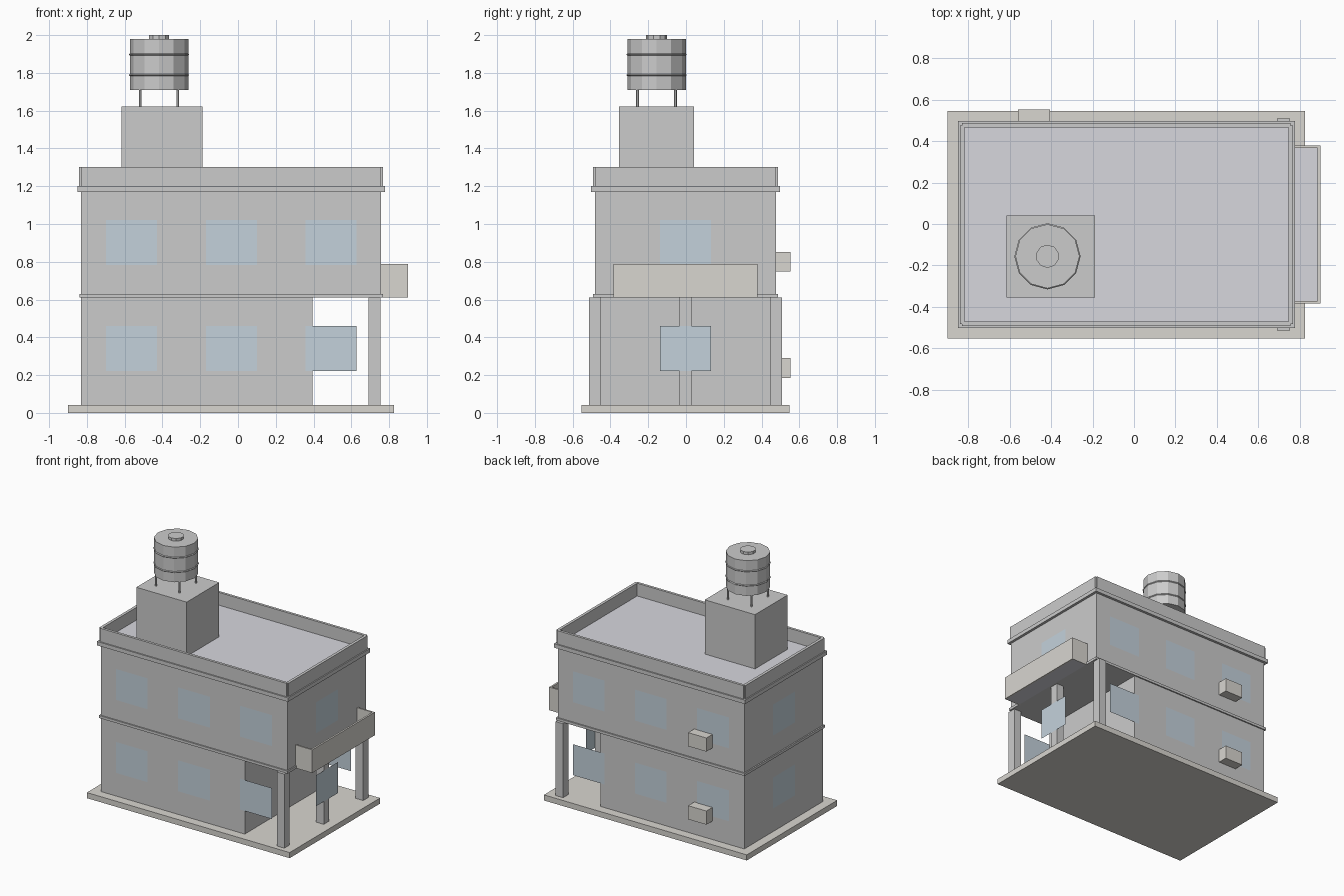
import bpy, math
from mathutils import Matrix

if "Cube" in bpy.data.objects:
    bpy.data.objects.remove(bpy.data.objects["Cube"])


def material(name, rgb):
    m = bpy.data.materials.new(name)
    m.diffuse_color = (*rgb, 1)
    m.use_nodes = True
    m.node_tree.nodes["Principled BSDF"].inputs["Base Color"].default_value = m.diffuse_color
    return m


GLASS = material("glass", (0.55, 0.64, 0.71))
ROOF = material("roof_grey", (0.68, 0.68, 0.73))
STONE = material("warm_stone", (0.69, 0.67, 0.63))


def finish(o, name, mat):
    o.name = name
    if mat:
        o.data.materials.append(mat)
    return o


def box(name, x, y, z, mat=None):
    """Box from (min, max) ranges."""
    bpy.ops.mesh.primitive_cube_add(size=1)
    o = bpy.context.object
    size = [r[1] - r[0] for r in (x, y, z)]
    mid = [(r[0] + r[1]) / 2 for r in (x, y, z)]
    o.data.transform(Matrix.Diagonal((*size, 1)))
    o.location = mid
    return finish(o, name, mat)


def cylinder(name, r, x, y, z, sides, mat=None):
    bpy.ops.mesh.primitive_cylinder_add(vertices=sides, radius=r, depth=z[1] - z[0],
                                        location=(x, y, (z[0] + z[1]) / 2))
    return finish(bpy.context.object, name, mat)


def window(name, centre, angle):
    """Flat pane whose normal points outward, turned about z."""
    bpy.ops.mesh.primitive_plane_add(size=1)
    o = bpy.context.object
    o.data.transform(Matrix.Rotation(angle, 4, 'Z') @ Matrix.Rotation(math.pi / 2, 4, 'X')
                     @ Matrix.Diagonal((0.27, 0.238, 1, 1)))
    o.location = centre
    finish(o, name, GLASS)


X0, X1, Y0, Y1 = -0.83, 0.757, -0.482, 0.477   # wall faces
YC = (Y0 + Y1) / 2

# Plinth and the two storeys
box("plinth", (-0.90, 0.826), (-0.552, 0.547), (0, 0.043), STONE)
box("ground_floor", (X0, 0.395), (Y0, Y1), (0.043, 0.612))
box("upper_floor", (X0, X1), (Y0, Y1), (0.61, 1.17))

# Horizontal bands
for name, e, z in (("floor_band", 0.01, (0.61, 0.63)), ("cornice", 0.02, (1.17, 1.2))):
    box(name, (X0 - e, X1 + e), (Y0 - e, Y1 + e), z)

# Open corner columns
for i, y in enumerate((Y0, YC, Y1)):
    box(f"column_{i}", (0.69, 0.754), (y - 0.032, y + 0.032), (0.043, 0.612))

# Windows on all four sides
g = 0.002
for floor, z in (("lower", 0.341), ("upper", 0.902)):
    for i, x in enumerate((-0.565, -0.035, 0.492)):
        window(f"{floor}_front_window_{i}", (x, Y0 - g, z), 0)
        window(f"{floor}_back_window_{i}", (x, Y1 + g, z), math.pi)
    window(f"{floor}_right_window", (X1 + g, YC, z), math.pi / 2)
    window(f"{floor}_left_window", (X0 - g, YC, z), -math.pi / 2)

# Roof deck with parapet walls
box("roof_deck", (X0, X1), (Y0, Y1), (1.19, 1.205), ROOF)
for side, y in (("front", Y0), ("back", Y1)):
    s = -0.01 if y == Y0 else 0.01
    box(f"{side}_parapet", (X0, X1), sorted((y + s, y - s)), (1.2, 1.303))
for side, x in (("left", X0), ("right", X1)):
    box(f"{side}_parapet", (x - 0.011, x + 0.011), (Y0, Y1), (1.2, 1.303))

# Balcony
box("balcony_floor", (0.75, 0.89), (-0.377, 0.374), (0.61, 0.632), ROOF)
box("balcony_front", (0.886, 0.90), (-0.383, 0.378), (0.61, 0.788), STONE)
for i, y in enumerate((-0.383, 0.366)):
    box(f"balcony_side_{i}", (0.755, 0.89), (y, y + 0.012), (0.61, 0.788), STONE)

# Air conditioners on the back wall
for i, z in enumerate((0.186, 0.748)):
    box(f"air_conditioner_{i}", (-0.56, -0.405), (Y1, 0.552), (z, z + 0.105), STONE)

# Stair room and water tank
TX, TY = -0.418, -0.156
box("stair_room", (-0.617, -0.189), (-0.354, 0.042), (1.2, 1.622))
for i, (sx, sy) in enumerate(((-1, -1), (-1, 1), (1, -1), (1, 1))):
    cylinder(f"tank_leg_{i}", 0.008, TX + sx * 0.1, TY + sy * 0.1, (1.62, 1.73), 6)
cylinder("water_tank", 0.155, TX, TY, (1.71, 1.98), 12)
cylinder("tank_lid", 0.056, TX, TY, (1.98, 2.0), 10)
for i, z in enumerate((1.788, 1.898)):
    bpy.ops.mesh.primitive_torus_add(location=(TX, TY, z), major_segments=12, minor_segments=4,
                                     major_radius=0.155, minor_radius=0.005)
    finish(bpy.context.object, f"tank_ring_{i}", None)
